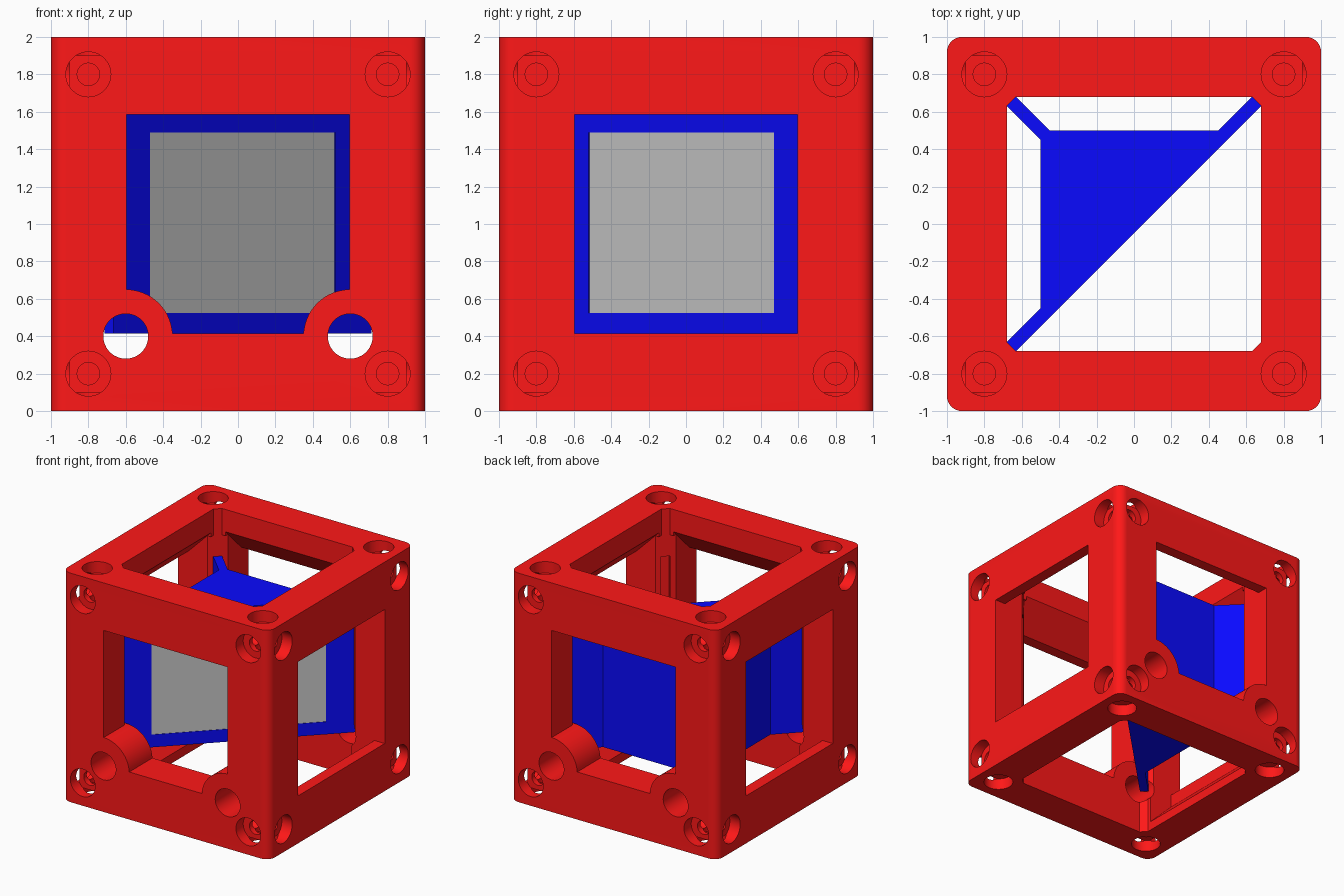
import bpy, bmesh, math

if "Cube" in bpy.data.objects:
    bpy.data.objects.remove(bpy.data.objects["Cube"])


def place(axis, a, b, h):
    """Section coordinates (a, b) and distance h along the axis -> xyz."""
    return {'x': (h, a, b), 'y': (a, h, b), 'z': (a, b, h)}[axis]


def solid(name, prisms, color=None):
    """One object from a list of (section, low, high, axis) extrusions."""
    bm = bmesh.new()
    for pts, lo, hi, axis in prisms:
        low = [bm.verts.new(place(axis, a, b, lo)) for a, b in pts]
        top = [bm.verts.new(place(axis, a, b, hi)) for a, b in pts]
        bm.faces.new(low)
        bm.faces.new(top)
        n = len(pts)
        for i in range(n):
            j = (i + 1) % n
            bm.faces.new((low[i], low[j], top[j], top[i]))
    bmesh.ops.recalc_face_normals(bm, faces=bm.faces)
    me = bpy.data.meshes.new(name)
    bm.to_mesh(me)
    bm.free()
    ob = bpy.data.objects.new(name, me)
    bpy.context.collection.objects.link(ob)
    if color:
        mat = bpy.data.materials.new(name + "_paint")
        mat.diffuse_color = color
        mat.use_nodes = True
        mat.node_tree.nodes["Principled BSDF"].inputs["Base Color"].default_value = mat.diffuse_color
        me.materials.append(mat)
    return ob


def circle(x, y, r, n=40):
    return [(x + r * math.cos(2 * math.pi * i / n),
             y + r * math.sin(2 * math.pi * i / n)) for i in range(n)]


def boolean(ob, tool, op='DIFFERENCE'):
    """Apply a boolean and remove the helper."""
    tool.hide_render = True
    mod = ob.modifiers.new("bool", 'BOOLEAN')
    mod.operation, mod.object, mod.solver = op, tool, 'EXACT'
    bpy.context.view_layer.update()
    dg = bpy.context.evaluated_depsgraph_get()
    me = bpy.data.meshes.new_from_object(ob.evaluated_get(dg))
    ob.modifiers.clear()
    ob.data = me
    bpy.data.objects.remove(tool)


def diagonal_bar(sx, sy, r0, r1, w):
    """Rectangle lying along the diagonal (sx, sy), radii r0..r1, width w."""
    k = math.sqrt(0.5)
    dx, dy = sx * k, sy * k
    return [(dx * r - dy * s, dy * r + dx * s)
            for r, s in ((r0, -w / 2), (r1, -w / 2), (r1, w / 2), (r0, w / 2))]


def octagon(a, b):
    """Square of half-width a with corners cut back to b."""
    return [(a, -b), (a, b), (b, a), (-b, a), (-a, b), (-a, -b), (-b, -a), (b, -a)]


SIGNS = [(sx, sy) for sx in (-1, 1) for sy in (-1, 1)]
Z0, Z1 = 0.415, 1.585

# frame: block with rounded upright edges
R = 0.08
outline = []
for k, (cx, cy) in enumerate(((1, 1), (-1, 1), (-1, -1), (1, -1))):
    for i in range(9):
        t = math.pi / 2 * (k + i / 8)
        outline.append((cx * (1 - R) + R * math.cos(t), cy * (1 - R) + R * math.sin(t)))
frame = solid("cube_frame", [(outline, 0, 2, 'z')], (1.0, 0.009, 0.009, 1))

# vertical shaft, with the posts' inner edges cut flat between the rails
boolean(frame, solid("shaft_cutter", [(octagon(0.68, 0.63), -0.1, 2.1, 'z')]))
boolean(frame, solid("post_cutter", [(octagon(0.715, 0.595), Z0, 1.77, 'z')]))

# windows: upper rails sloped inside; lower side rails sloped, front and back ones flat
upper = [(1.1, Z0), (1.1, Z1), (0.9, Z1), (0.68, 1.805)]
side_low = [(0.68, 0.08), (0.9, 0.3), (0.9, Z0)]
for axis, low in (('x', []), ('y', side_low)):
    pts = low + upper
    window = pts + [(-u, z) for u, z in reversed(pts)]
    boolean(frame, solid("window_cutter", [(window, -0.597, 0.597, axis)]))

# rod bosses on front and back
boolean(frame, solid("rod_bosses", [(circle(sx * 0.6, 0.4, 0.25, 64), min(s, s * 0.68),
                                     max(s, s * 0.68), 'y') for sx, s in SIGNS]), 'UNION')
boolean(frame, solid("rod_holes", [(circle(sx * 0.6, 0.4, 0.12, 48), -1.1, 1.1, 'y')
                                   for sx in (-1, 1)]))

# counterbored screw holes on all six faces
for axis in 'xyz':
    mid, off = (1, 0) if axis == 'z' else (0, 1)
    for r, depth in ((0.12, 0.1), (0.06, 0.4)):
        cuts = []
        for sa, sb in SIGNS:
            c = circle(sa * 0.8, off + sb * 0.8, r)
            cuts.append((c, mid - 1.1, mid - 1 + depth, axis))
            cuts.append((c, mid + 1 - depth, mid + 1.1, axis))
        boolean(frame, solid("screw_cutter", cuts))

# slots in the corner posts
boolean(frame, solid("slot_cutter", [(diagonal_bar(sx, sy, 0.85, 0.99, 0.072), Z0, Z1, 'z')
                                     for sx, sy in SIGNS]))

# mirror holder: triangular block with three tabs
E, F = 0.715, 0.665
holder_outline = [(-0.45, 0.5), (0.45, 0.5), (F, E), (E, F), (-F, -E), (-E, -F),
                  (-0.5, -0.45), (-0.5, 0.45), (-E, F), (-F, E)]
holder = solid("mirror_holder", [(holder_outline, Z0, Z1, 'z')], (0.003, 0.003, 1.0, 1))


def panel(inner, outer):
    """Plan of the panel: inner/outer are offsets from the holder's slanted face."""
    pts = []
    for t, d in ((-0.495, inner), (0.495, inner), (0.495, outer), (-0.495, outer)):
        q = 0.025 + d * math.sqrt(0.5)
        pts.append((t + q, t - q))
    return pts


# pocket and mirror panel
boolean(holder, solid("pocket_cutter", [(panel(-0.03, 0.05), 0.525, 1.49, 'z')]))
solid("mirror_panel", [(panel(-0.03, -0.004), 0.525, 1.49, 'z')])

# smooth the round parts only
bpy.ops.object.select_all(action='DESELECT')
frame.select_set(True)
bpy.context.view_layer.objects.active = frame
bpy.ops.object.shade_smooth_by_angle(angle=math.radians(25))
